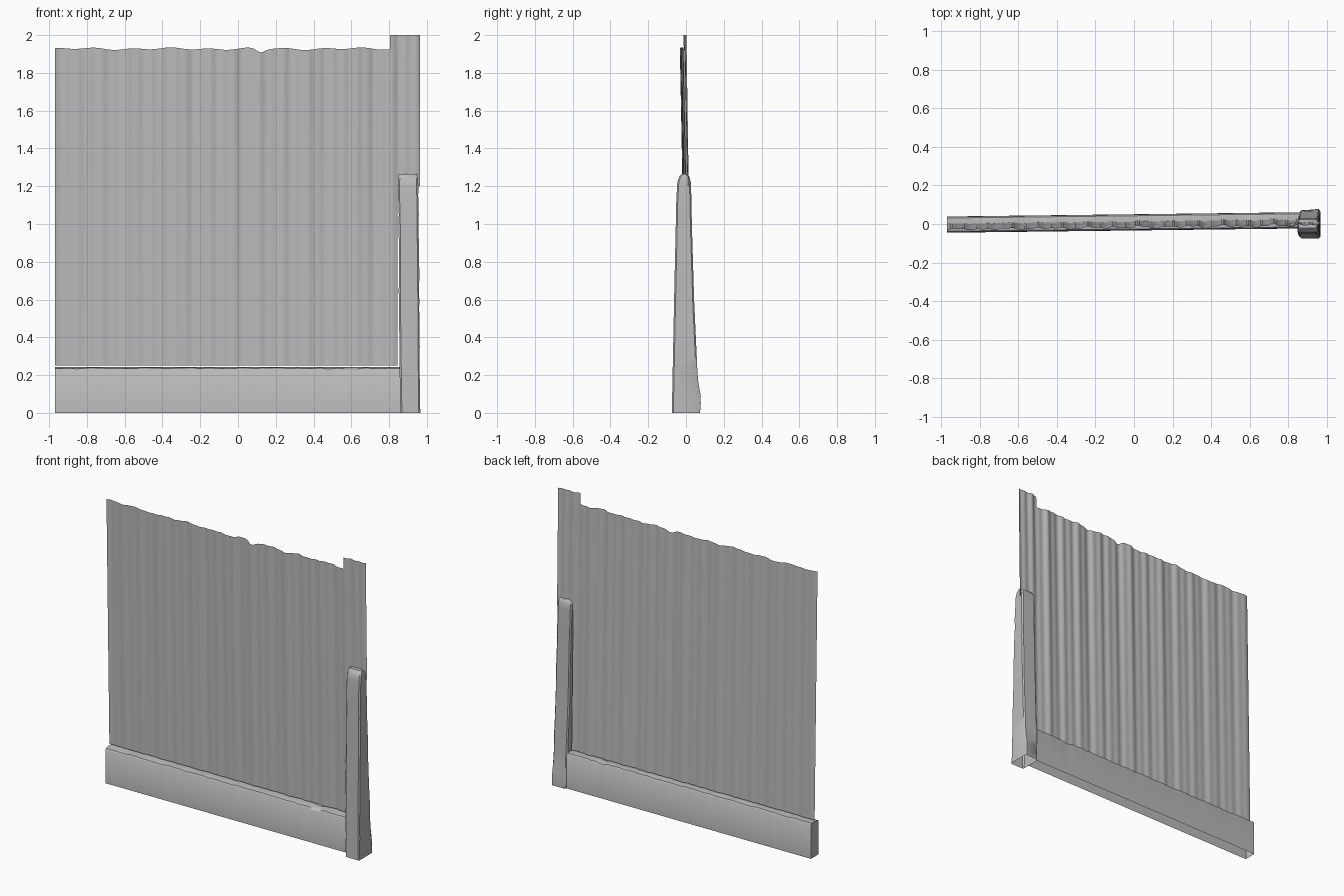
import bpy, bmesh, math, random

random.seed(4)
if "Cube" in bpy.data.objects:
    bpy.data.objects.remove(bpy.data.objects["Cube"])

grey = bpy.data.materials.new("weathered grey")
grey.use_nodes = True
grey.diffuse_color = (0.5, 0.5, 0.5, 1)
grey.node_tree.nodes["Principled BSDF"].inputs["Base Color"].default_value = (0.5, 0.5, 0.5, 1)


def finish(name, bm, angle):
    bmesh.ops.recalc_face_normals(bm, faces=bm.faces)
    mesh = bpy.data.meshes.new(name)
    bm.to_mesh(mesh)
    bm.free()
    mesh.materials.append(grey)
    obj = bpy.data.objects.new(name, mesh)
    bpy.context.collection.objects.link(obj)
    bpy.ops.object.select_all(action="DESELECT")
    obj.select_set(True)
    bpy.context.view_layer.objects.active = obj
    bpy.ops.object.shade_smooth_by_angle(angle=math.radians(angle))
    return obj


def loft(bm, rings, closed):
    """Skin a list of point rows."""
    rows = [[bm.verts.new(p) for p in ring] for ring in rings]
    for a, b in zip(rows, rows[1:]):
        n = len(a)
        for i in range(n if closed else n - 1):
            j = (i + 1) % n
            bm.faces.new((a[i], a[j], b[j], b[i]))
    return rows


def lerp(table, t):
    """Interpolate rows of (key, values...)."""
    for a, b in zip(table, table[1:]):
        if t <= b[0]:
            f = (t - a[0]) / (b[0] - a[0])
            return [p + (q - p) * f for p, q in zip(a[1:], b[1:])]
    return table[-1][1:]


def centre_line(x):
    return 0.008 + 0.012 * x


def wave(x):
    grow = 0.5 + 0.3 * (x + 1)
    return grow * (0.004 * math.sin(46 * x) + 0.003 * math.sin(27 * x + 1)
                   + 0.003 * math.sin(98 * x))


def sheet(name, x0, x1, z0, z1, columns, offset, ragged):
    """Thin corrugated sheet leaning slightly forward."""
    xs = [x0 + (x1 - x0) * i / columns for i in range(columns + 1)]
    rings = []
    for k in range(9):
        t = k / 8
        ring = []
        for x in xs:
            edge = ragged * (0.004 * math.sin(31 * x) + 0.003 * math.sin(13 * x)
                             - 0.02 * math.exp(-((x - 0.12) / 0.03) ** 2))
            z = z0 + (z1 + edge - z0) * t
            lean = 0.017 - 0.018 * z
            ring.append((x, centre_line(x) + wave(x) * (0.7 + 0.5 * t) + lean - 0.008 + offset, z))
        rings.append(ring)
    bm = bmesh.new()
    loft(bm, rings, False)
    return finish(name, bm, 60)


# corrugated panel and the taller strip at the post
sheet("corrugated_panel", -0.97, 0.845, 0.25, 1.928, 180, 0, 1)
sheet("end_strip", 0.805, 0.963, 1.2, 2.0, 24, 0.004, 0)

# footing with a worn top edge, open underneath
bm = bmesh.new()
rings = []
steps = 60
for i in range(steps + 1):
    x = -0.97 + 1.83 * i / steps
    y = 0.0085 + 0.012 * x
    chip = random.uniform(-0.003, 0.003)
    nick = 0.014 * math.exp(-((x - 0.6) / 0.02) ** 2)
    rings.append([(x, y - 0.042, 0), (x, y - 0.041, 0.226 + chip - nick),
                  (x, y - 0.034, 0.236 + chip - nick), (x, y, 0.242),
                  (x, y + 0.034, 0.238 - chip - nick), (x, y + 0.041, 0.228 - chip - nick),
                  (x, y + 0.042, 0)])
rows = loft(bm, rings, False)
bm.faces.new(rows[0])
bm.faces.new(rows[-1])
finish("footing", bm, 35)

# tapered post: height, left x, right x, front y, back y
profile = [(0, 0.86, 0.965, -0.075, 0.072), (0.1, 0.858, 0.963, -0.073, 0.066),
           (0.6, 0.852, 0.96, -0.063, 0.043), (1.0, 0.851, 0.956, -0.054, 0.031),
           (1.12, 0.848, 0.955, -0.052, 0.029), (1.22, 0.847, 0.953, -0.046, 0.026),
           (1.25, 0.85, 0.951, -0.036, 0.018), (1.266, 0.853, 0.948, -0.022, 0.004)]
bm = bmesh.new()
rings = []
heights = [i * 0.05 for i in range(25)] + [1.22, 1.24, 1.25, 1.26, 1.266]
for z in heights:
    x0, x1, y0, y1 = lerp(profile, z)
    wobble = random.uniform(-0.0015, 0.0015)
    lump = 0.012 * math.exp(-((z - 0.08) / 0.06) ** 2)
    c = 0.008
    rings.append([(x0 + c, y0, z), (x1 - c, y0, z), (x1 + wobble, y0 + c, z),
                  (x1 + wobble, y1 - c, z), (x1 - c, y1 + lump, z), (x0 + c, y1, z),
                  (x0 + wobble, y1 - c, z), (x0 + wobble, y0 + c, z)])
rows = loft(bm, rings, True)
bm.faces.new(rows[-1])
finish("post", bm, 40)
